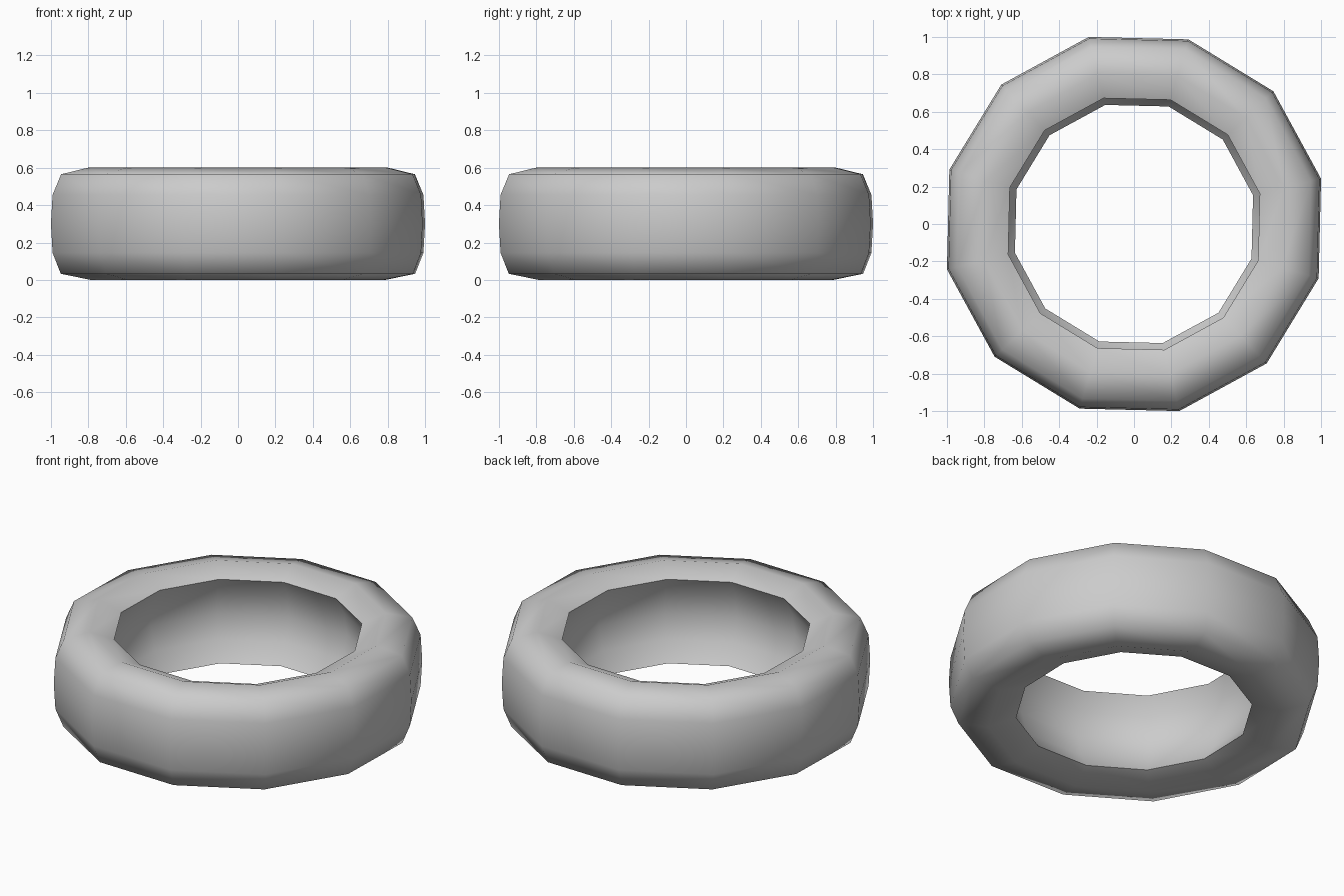
import bpy, bmesh, math

if "Cube" in bpy.data.objects:
    bpy.data.objects.remove(bpy.data.objects["Cube"])

SIDES = 12
OFFSET = math.radians(13.6)

# Ring cross-section as (radius, height): outer tread, side walls, inner channel
PROFILE = [
    (0.692, 0.545), (0.825, 0.600), (0.973, 0.565), (1.020, 0.455),
    (1.029, 0.300), (1.020, 0.145), (0.975, 0.033), (0.810, 0.000),
    (0.655, 0.050), (0.735, 0.160), (0.770, 0.300), (0.750, 0.440),
]

bm = bmesh.new()
rings = []
for i in range(SIDES):
    a = OFFSET + math.tau * i / SIDES
    rings.append([bm.verts.new((r * math.cos(a), r * math.sin(a), z)) for r, z in PROFILE])

# Bridge neighbouring cross-sections
n = len(PROFILE)
for i in range(SIDES):
    p, q = rings[i], rings[(i + 1) % SIDES]
    for j in range(n):
        k = (j + 1) % n
        bm.faces.new((p[j], p[k], q[k], q[j]))
bmesh.ops.recalc_face_normals(bm, faces=bm.faces)

mesh = bpy.data.meshes.new("tire_ring")
bm.to_mesh(mesh)
bm.free()
ring = bpy.data.objects.new("tire_ring", mesh)
bpy.context.collection.objects.link(ring)

# Smooth tread, sharp inner rims
bpy.context.view_layer.objects.active = ring
ring.select_set(True)
bpy.ops.object.shade_smooth_by_angle(angle=math.radians(60))
